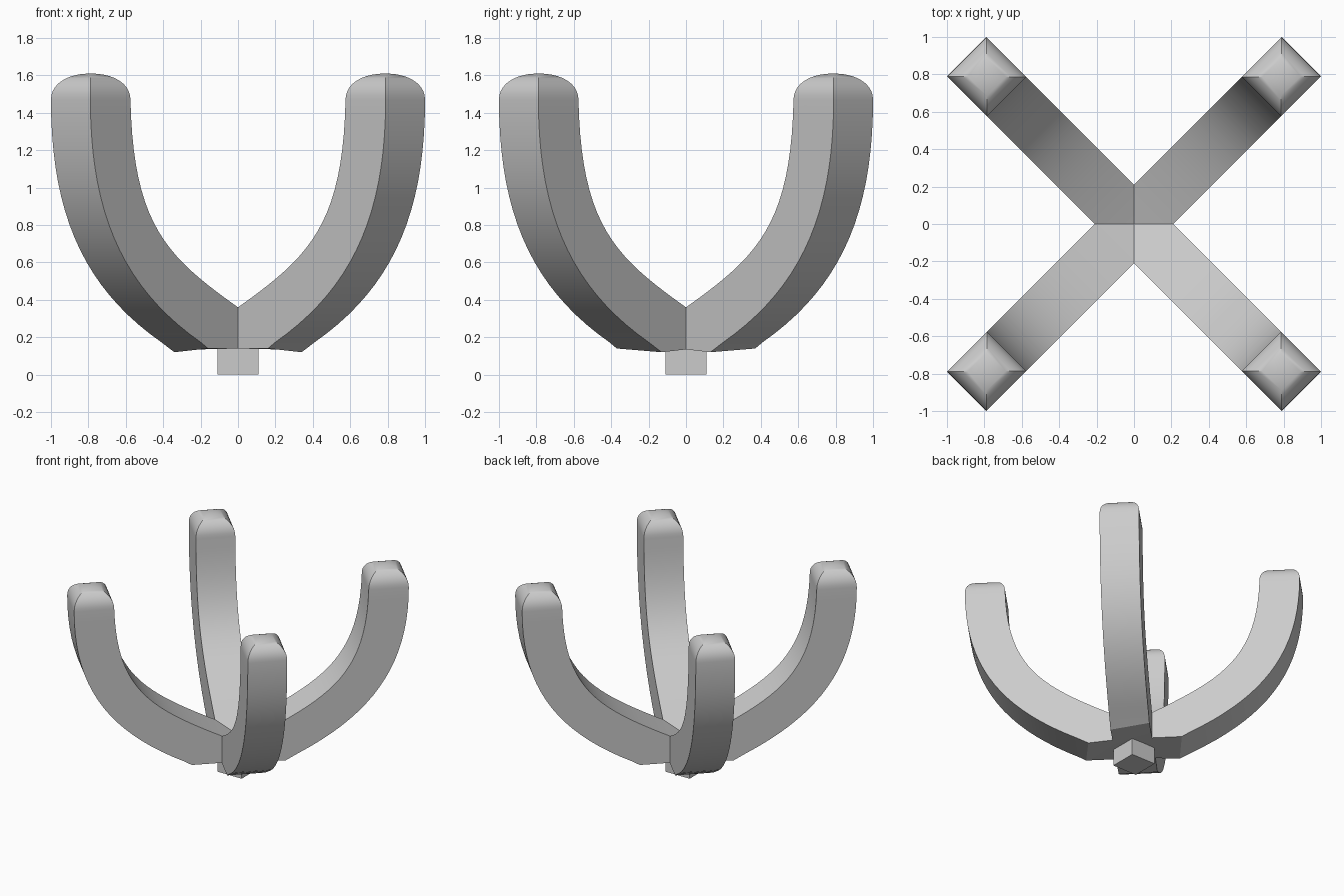
import bpy, bmesh
from math import sin, cos, pi, sqrt, radians
from mathutils import Vector

if "Cube" in bpy.data.objects:
    bpy.data.objects.remove(bpy.data.objects["Cube"])

H = 0.149          # half width of a square arm
R2 = sqrt(2)
N = 20             # steps along the arm
CAP = 10           # steps in the rounded tip
TOP, CAP_H = 1.47, 0.14


def bezier(p, t):
    a, b, c, d = [Vector(q) for q in p]
    u = 1 - t
    return a*u**3 + b*3*u*u*t + c*3*u*t*t + d*t**3


# Curved arm: one quarter along the x = y diagonal, mirrored to four
bm = bmesh.new()


def vert(r, t, z):
    # r runs outward along the diagonal, t across the arm
    return bm.verts.new(((r - t) / R2, (r + t) / R2, z))


outer = [(0.345, 0.13), (0.80, 0.42), (1.0, 0.82), (1.0, TOP)]
inner = [(0, 0.36), (0.38, 0.63), (0.56, 0.80), (0.575, TOP)]
rings = []
for i in range(N + 1):
    o, n = bezier(outer, i / N), bezier(inner, i / N)
    ro, ri = o.x * R2 - H, n.x * R2 + H
    rings.append([vert(ri, -H, n.y), vert(ri, H, n.y),
                  vert(ro, H, o.y), vert(ro, -H, o.y)])
i0, i1, o1, o0 = rings[0]
o1.co, o0.co = (0.16, 0.37, 0.14), (0.34, 0.13, 0.12)

# Rounded tip: shrinking squares on an elliptical profile
rc = (1.0 + 0.575) * R2 / 2
hr = 1.0 * R2 - H - rc
for k in range(1, CAP):
    a = k / CAP * pi / 2
    s, z = cos(a) ** 0.93, TOP + CAP_H * sin(a) ** 0.93
    rings.append([vert(rc - hr*s, -H*s, z), vert(rc - hr*s, H*s, z),
                  vert(rc + hr*s, H*s, z), vert(rc + hr*s, -H*s, z)])
for a, b in zip(rings, rings[1:]):
    for j in range(4):
        k = (j + 1) % 4
        bm.faces.new((a[j], a[k], b[k], b[j]))
peak = vert(rc, 0, TOP + CAP_H)
for j in range(4):
    bm.faces.new((rings[-1][j], rings[-1][(j + 1) % 4], peak))

# Hub share of the arm: top valley, lower sides and underside
ct, cb = vert(0, 0, 0.29), vert(0, 0, 0.14)
b0, b1 = vert(H, -H, 0.135), vert(H, H, 0.14)
bm.faces.new((ct, i0, i1))
bm.faces.new((i0, b0, o0))
bm.faces.new((i1, o1, b1))
bm.faces.new((cb, b1, b0))
bm.faces.new((b0, b1, o1, o0))

# Mirror the quarter across x and y, then weld
for axis in (0, 1):
    geom = bm.verts[:] + bm.edges[:] + bm.faces[:]
    new = bmesh.ops.duplicate(bm, geom=geom)["geom"]
    for v in new:
        if isinstance(v, bmesh.types.BMVert):
            v.co[axis] *= -1
    bmesh.ops.remove_doubles(bm, verts=bm.verts, dist=0.002)
bmesh.ops.recalc_face_normals(bm, faces=bm.faces)

me = bpy.data.meshes.new("curved_arms")
bm.to_mesh(me)
bm.free()
arms = bpy.data.objects.new("curved_arms", me)
bpy.context.collection.objects.link(arms)
bpy.context.view_layer.objects.active = arms
arms.select_set(True)
bpy.ops.object.shade_smooth_by_angle(angle=radians(30))

# Square stem under the hub
bpy.ops.mesh.primitive_cube_add(size=1, location=(0, 0, 0.071))
stem = bpy.context.object
stem.name = "stem"
stem.scale = (0.22, 0.22, 0.142)
